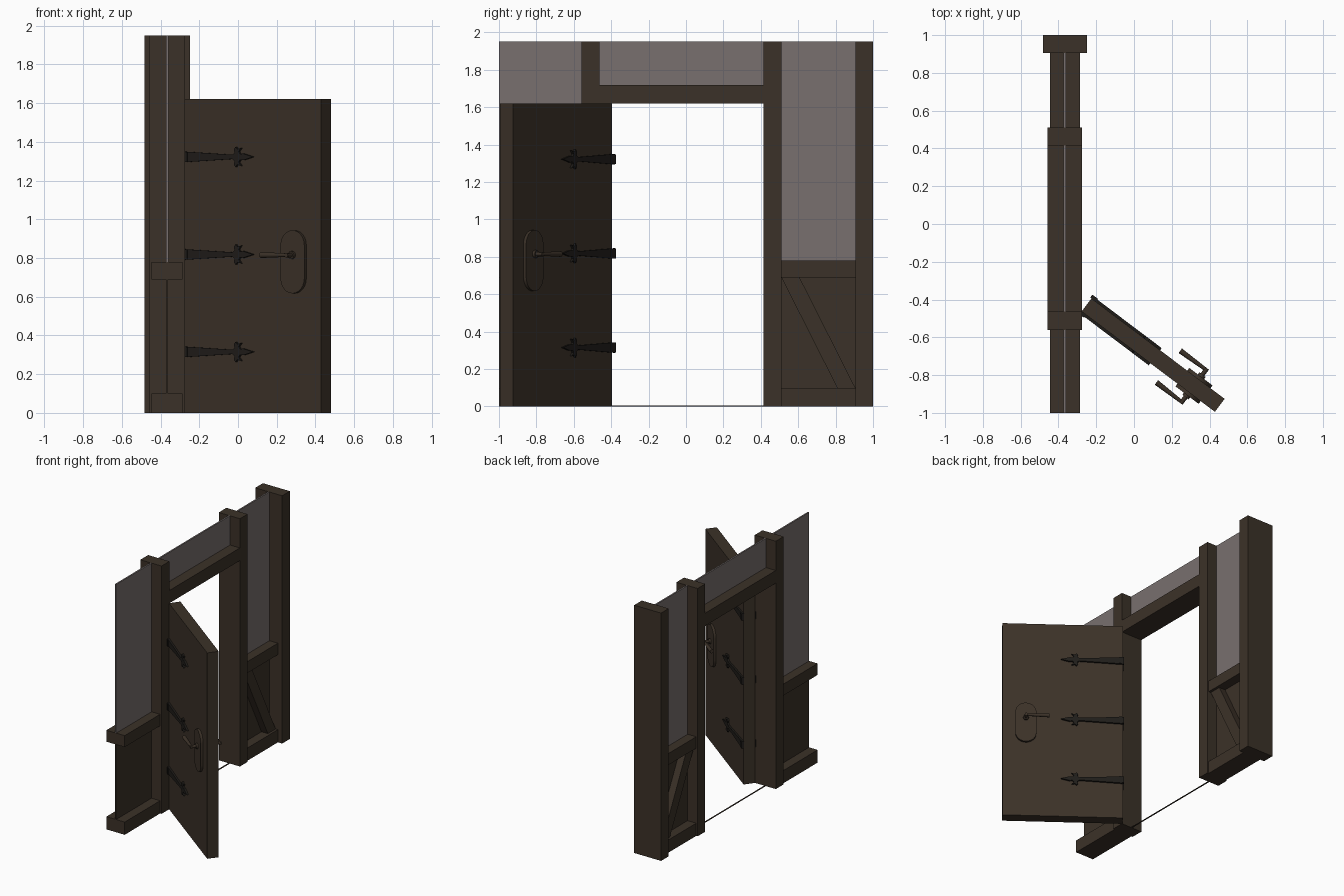
import bpy, bmesh, math
from mathutils import Matrix, Vector

if "Cube" in bpy.data.objects:
    bpy.data.objects.remove(bpy.data.objects["Cube"])


def material(name, r, g, b):
    m = bpy.data.materials.new(name)
    m.diffuse_color = (r, g, b, 1)
    m.use_nodes = True
    m.node_tree.nodes["Principled BSDF"].inputs["Base Color"].default_value = m.diffuse_color
    return m


WOOD = material("dark_wood", 0.044, 0.031, 0.021)
IRON = material("black_iron", 0.014, 0.012, 0.010)
GLASS = material("smoky_glass", 0.19, 0.162, 0.158)


def finish(name, bm, mat, matrix=None, smooth=False):
    bmesh.ops.recalc_face_normals(bm, faces=bm.faces)
    me = bpy.data.meshes.new(name)
    bm.to_mesh(me)
    bm.free()
    me.materials.append(mat)
    ob = bpy.data.objects.new(name, me)
    bpy.context.collection.objects.link(ob)
    if matrix:
        ob.matrix_world = matrix
    if smooth:
        bpy.ops.object.select_all(action='DESELECT')
        ob.select_set(True)
        bpy.context.view_layer.objects.active = ob
        bpy.ops.object.shade_smooth_by_angle(angle=math.radians(40))
    return ob


def box(name, x, y, z, mat=WOOD, matrix=None):
    bm = bmesh.new()
    bmesh.ops.create_cube(bm, size=1)
    for v in bm.verts:
        v.co = [(a + b) / 2 + c * (b - a) for (a, b), c in zip((x, y, z), v.co)]
    return finish(name, bm, mat, matrix)


def prism(name, pts, depth, mat, matrix=None, smooth=False):
    """Extrude a closed outline of 3D points along a vector."""
    bm = bmesh.new()
    f = bm.faces.new([bm.verts.new(p) for p in pts])
    new = bmesh.ops.extrude_face_region(bm, geom=[f], use_keep_orig=True)["geom"]
    bmesh.ops.translate(bm, vec=depth,
                        verts=[g for g in new if isinstance(g, bmesh.types.BMVert)])
    return finish(name, bm, mat, matrix, smooth)


def rod(name, a, b, r1, r2, matrix):
    a, b = Vector(a), Vector(b)
    d = b - a
    rot = d.to_track_quat('Z', 'Y').to_matrix().to_4x4()
    bm = bmesh.new()
    bmesh.ops.create_cone(bm, cap_ends=True, segments=12, radius1=r1, radius2=r2,
                          depth=d.length, matrix=Matrix.Translation((a + b) / 2) @ rot)
    return finish(name, bm, WOOD, matrix, True)


CX, TOP = -0.366, 1.95


def span(half):
    return (CX - half, CX + half)


# Posts and lintel
box("end_post", span(0.117), (0.905, 1.0), (0, TOP))
box("door_post_right", span(0.092), (0.415, 0.51), (0, TOP))
box("door_post_left", span(0.092), (-0.56, -0.463), (0, TOP))
box("lintel", span(0.092), (-0.463, 0.415), (1.62, 1.72))
box("threshold_strip", span(0.005), (-0.463, 0.415), (0, 0.004))

# Side bays: rails, thin infill panel and glass
for side, y in (("left", (-1.0, -0.56)), ("right", (0.51, 0.905))):
    box("bottom_rail_" + side, span(0.08), y, (0, 0.1))
    box("sill_rail_" + side, span(0.08), y, (0.69, 0.78))
    box("infill_panel_" + side, span(0.005), y, (0.1, 0.69))
    box("glass_" + side, span(0.006), y, (0.78, TOP), GLASS)
box("glass_over_door", span(0.006), (-0.463, 0.415), (1.72, TOP), GLASS)

# Diagonal brace in the right bay
x0 = CX - 0.06
prism("diagonal_brace", [(x0, 0.51, 0.69), (x0, 0.607, 0.69), (x0, 0.905, 0.1), (x0, 0.808, 0.1)],
      (0.12, 0, 0), WOOD)

# Open door: local x along its width, local y through its thickness
DOOR = Matrix.Translation((-0.277, -0.463, 0)) @ Matrix.Rotation(math.radians(-37), 4, 'Z')
T = 0.086
box("door_leaf", (0, 0.883), (0, T), (0, 1.62), WOOD, DOOR)

# Strap outline with a leaf-shaped tip (upper half, mirrored below)
HALF = [(-0.008, 0.028), (0.32, 0.011), (0.335, 0.022), (0.33, 0.040), (0.341, 0.052),
        (0.352, 0.040), (0.376, 0.046), (0.36, 0.027), (0.37, 0.015), (0.39, 0.017)]
STRAP = HALF + [(0.455, 0)] + [(u, -z) for u, z in reversed(HALF)]

for side, face, s in (("outer", 0, -1), ("inner", T, 1)):
    # Hinge straps with end collars
    for i, zc in enumerate((0.315, 0.818, 1.322)):
        prism(f"hinge_strap_{side}_{i}", [(u, face, zc + z) for u, z in STRAP],
              (0, s * 0.014, 0), IRON, DOOR)
        ya, yb = sorted((face, face + s * 0.019))
        box(f"hinge_collar_{side}_{i}", (-0.008, 0.03), (ya, yb), (zc - 0.026, zc + 0.026),
            IRON, DOOR)
    # Handle plate: rounded-end outline
    r, uc, zc = 0.077, 0.712, 0.78
    plate = []
    for k in range(2):
        for j in range(13):
            a = math.pi * (k + j / 12)
            dz = 0.086 if k == 0 else -0.086
            plate.append((uc + r * math.cos(a), face, zc + dz + r * math.sin(a)))
    prism("handle_plate_" + side, plate, (0, s * 0.018, 0), WOOD, DOOR, True)
    # Handle collar, stem and flared lever
    h = 0.815
    rod("handle_collar_" + side, (uc, face, h), (uc, face + s * 0.032, h), 0.022, 0.02, DOOR)
    rod("handle_stem_" + side, (uc, face, h), (uc, face + s * 0.073, h), 0.012, 0.012, DOOR)
    rod("handle_lever_" + side, (uc + 0.01, face + s * 0.064, h),
        (uc - 0.17, face + s * 0.062, h), 0.009, 0.015, DOOR)
